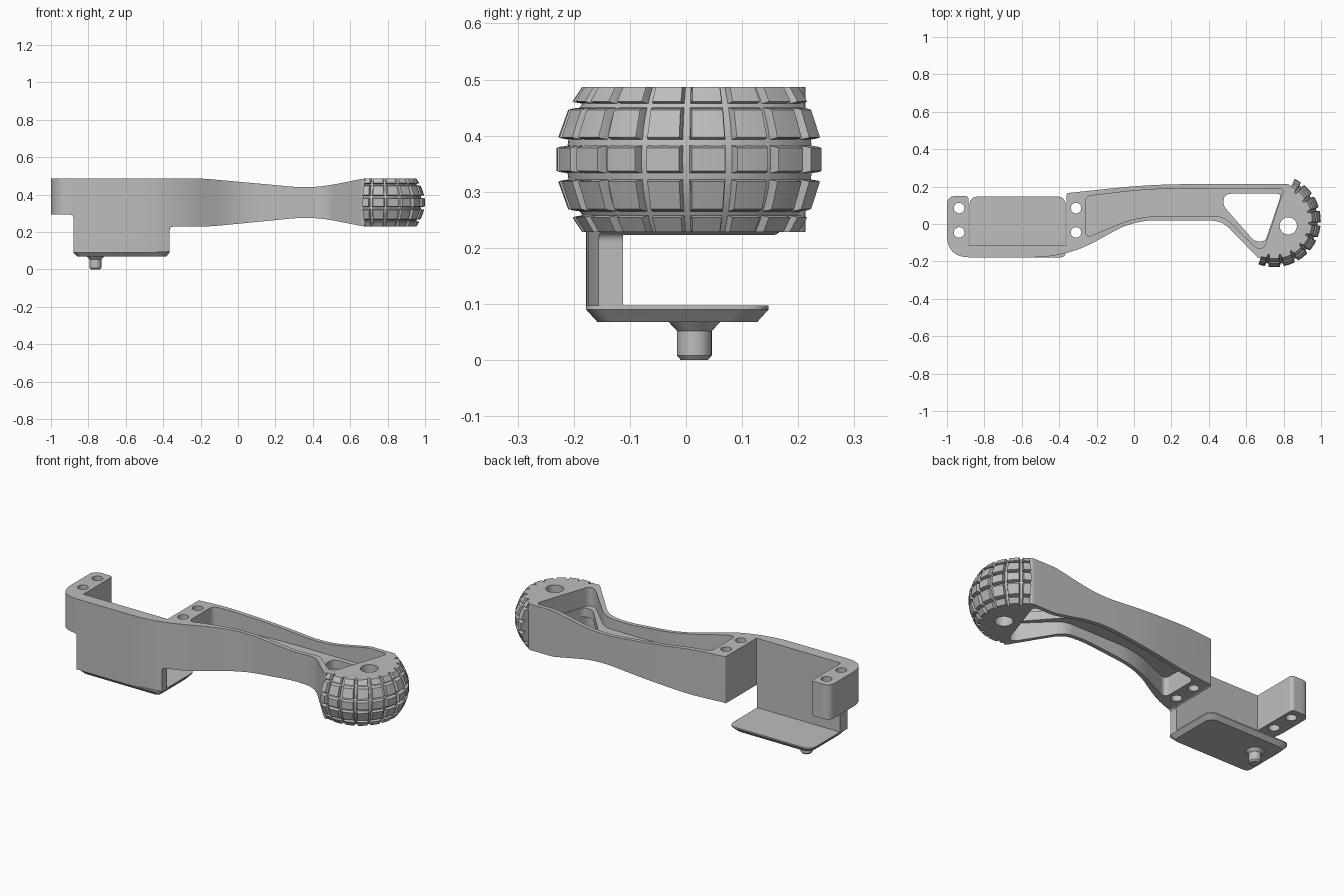
import bpy, bmesh
from math import sin, cos, pi, radians
from mathutils import Vector

cube = bpy.data.objects.get("Cube")
if cube:
    bpy.data.objects.remove(cube, do_unlink=True)

grey = bpy.data.materials.new("matte_grey")
grey.use_nodes = True
colour = (0.51, 0.51, 0.51, 1)
grey.diffuse_color = colour
grey.node_tree.nodes["Principled BSDF"].inputs["Base Color"].default_value = colour

TOP, BOTTOM = 0.487, 0.228
MID = (TOP + BOTTOM) / 2


def make_object(name, bm):
    bmesh.ops.recalc_face_normals(bm, faces=bm.faces)
    if bm.calc_volume(signed=True) < 0:
        bmesh.ops.reverse_faces(bm, faces=bm.faces)
    mesh = bpy.data.meshes.new(name)
    bm.to_mesh(mesh)
    bm.free()
    mesh.materials.append(grey)
    obj = bpy.data.objects.new(name, mesh)
    bpy.context.collection.objects.link(obj)
    return obj


def rounded(corners, steps=10):
    """Round each (x, y, cut) corner, starting the curve at distance cut."""
    out = []
    for i, (x, y, cut) in enumerate(corners):
        p = Vector((x, y))
        if cut == 0:
            out.append(p)
            continue
        before = Vector(corners[i - 1][:2]) - p
        after = Vector(corners[(i + 1) % len(corners)][:2]) - p
        a = p + before.normalized() * min(cut, before.length * .45)
        b = p + after.normalized() * min(cut, after.length * .45)
        for s in range(steps + 1):
            t = s / steps
            out.append(a * (1 - t) ** 2 + p * 2 * t * (1 - t) + b * t * t)
    return out


def circle(x, y, r, n=32):
    return [Vector((x + r * cos(2 * pi * i / n), y + r * sin(2 * pi * i / n))) for i in range(n)]


def loft(name, outlines, heights, along_y=False):
    """Closed solid through equal outlines at the given heights."""
    bm = bmesh.new()
    rings = [[bm.verts.new((p.x, h, p.y) if along_y else (p.x, p.y, h)) for p in points]
             for points, h in zip(outlines, heights)]
    for a, b in zip(rings, rings[1:]):
        for i in range(len(a)):
            bm.faces.new((a[i - 1], a[i], b[i], b[i - 1]))
    bm.faces.new(rings[0])
    bm.faces.new(rings[-1])
    return make_object(name, bm)


def prism(name, points, low, high, along_y=False):
    return loft(name, (points, points), (low, high), along_y)


def carve(obj, cutters, operation='DIFFERENCE'):
    """Apply the cutters to the object, then throw them away."""
    for cutter in cutters:
        cutter.hide_render = True
        mod = obj.modifiers.new("carve", 'BOOLEAN')
        mod.solver = 'EXACT'
        mod.operation = operation
        mod.object = cutter
        graph = bpy.context.evaluated_depsgraph_get()
        result = bpy.data.meshes.new_from_object(obj.evaluated_get(graph))
        obj.modifiers.clear()
        if result.polygons:
            obj.data = result
        bpy.data.objects.remove(cutter, do_unlink=True)


def smooth(obj, angle=30):
    bpy.ops.object.select_all(action='DESELECT')
    obj.select_set(True)
    bpy.context.view_layer.objects.active = obj
    bpy.ops.object.shade_smooth_by_angle(angle=radians(angle))


# Handle body: plan outline intersected with the side profile
plan = rounded([
    (-1, .15, .05), (-.885, .15, .02), (-.885, -.112, 0), (-.36, -.112, 0),
    (-.36, .165, .01), (.1, .213, .2), (.83, .213, .015), (.842, .2, 0),
    (.677, -.185, 0), (.66, -.178, .01), (.47, .018, .06), (0, .02, .12),
    (-.36, -.178, .18), (-1, -.178, .12)])
side = rounded([
    (-1.1, TOP, 0), (-.2, TOP, .08), (.4, .432, .12), (.68, TOP, .02), (1, TOP, 0),
    (1, BOTTOM, 0), (.68, BOTTOM, .02), (.4, .283, .12), (-.16, BOTTOM, .08),
    (-.365, BOTTOM, .02), (-.365, .09, 0), (-.88, .09, 0), (-.88, .292, .02), (-1.1, .292, 0)])
body = prism("handle_body", plan, 0, .6)
carve(body, [prism("side_profile", side, -.5, .5, True)], 'INTERSECT')

# Pockets above and below a thin web, a triangular window and screw holes
pocket = rounded([
    (-.26, .148, .035), (.1, .19, .2), (.803, .19, .03), (.695, -.13, .03),
    (.655, -.13, .03), (.48, .042, .05), (.02, .042, .12), (-.26, -.075, .04)])
window = rounded([(.485, .162, .04), (.788, .162, .025), (.702, -.093, .025), (.645, -.093, .025),
                  (.475, .1, .03)])
cutters = [prism("upper_pocket", pocket, MID + .025, .7),
           prism("lower_pocket", pocket, 0, MID - .025),
           prism("window", window, 0, .7)]
for x in (-.935, -.31):
    for y in (-.045, .085):
        cutters.append(prism("screw_hole", circle(x, y, .028), 0, .7))
carve(body, cutters)
smooth(body)


# Foot plate with a chamfered underside
def plate_outline(inset):
    left, right, front, back = -.88 + inset, -.365 - inset, -.178 + inset, .147 - inset
    return rounded([(left, front, .03), (right, front, .03), (right, back, .05), (left, back, .05)])


smooth(loft("foot_plate", [plate_outline(d) for d in (.02, 0, 0)], (.068, .09, .097)))

# Locating peg with a flared collar
peg_radii = (.024, .031, .031, .048)
smooth(loft("locating_peg", [circle(-.762, .015, r) for r in peg_radii], (0, .008, .052, .07)))

# Half wheel at the end of the handle
CX, CY = .75, .018
START, END, PITCH = radians(-110), radians(64), radians(19)


def bulge(z):
    return .25 - 2.8 * (z - MID) ** 2


def on_wheel(angle, radius, z):
    return (CX + radius * cos(angle), CY + radius * sin(angle), z)


bm = bmesh.new()
grid = []
for k in range(15):
    z = BOTTOM + (TOP - BOTTOM) * k / 14
    grid.append([bm.verts.new(on_wheel(START + (END - START) * s / 36, bulge(z) - .019, z))
                 for s in range(37)])
for a, b in zip(grid, grid[1:]):
    for i in range(36):
        bm.faces.new((a[i], a[i + 1], b[i + 1], b[i]))
axis = [bm.verts.new((CX, CY, z)) for z in (BOTTOM, TOP)]
bm.faces.new(grid[0] + [axis[0]])
bm.faces.new(grid[-1] + [axis[1]])
for s in (0, -1):
    bm.faces.new([row[s] for row in grid] + [axis[1], axis[0]])
wheel = make_object("half_wheel", bm)
carve(wheel, [prism("hub_hole", circle(.825, -.01, .046), 0, .7)])
smooth(wheel)

# Tread knobs: tapered blocks in five rows, cut short at both ends of the arc
bm = bmesh.new()
rows = [(BOTTOM, .257), (.266, .321), (.334, .381), (.394, .449), (.458, TOP)]
for low, high in rows:
    for cell in range(-6, 4):
        a0 = radians(-4.4) + cell * PITCH
        layers = []
        for sink, margin, trim in ((.026, .02, -.002), (.006, .036, .001), (0, .046, .003)):
            z0 = low if low == BOTTOM else low + trim
            z1 = high if high == TOP else high - trim
            first = max(a0 + margin, START)
            last = min(a0 + PITCH - margin, END)
            layer = []
            for z, spans in ((z0, (0, .5, 1)), (z1, (1, .5, 0))):
                for t in spans:
                    angle = first + (last - first) * t
                    layer.append(bm.verts.new(on_wheel(angle, bulge(z) - sink, z)))
            layers.append(layer)
        for a, b in zip(layers, layers[1:]):
            for i in range(6):
                bm.faces.new((a[i - 1], a[i], b[i], b[i - 1]))
        for v in (layers[0], layers[-1]):
            bm.faces.new((v[0], v[1], v[4], v[5]))
            bm.faces.new((v[1], v[2], v[3], v[4]))
smooth(make_object("tread_knobs", bm), 20)
